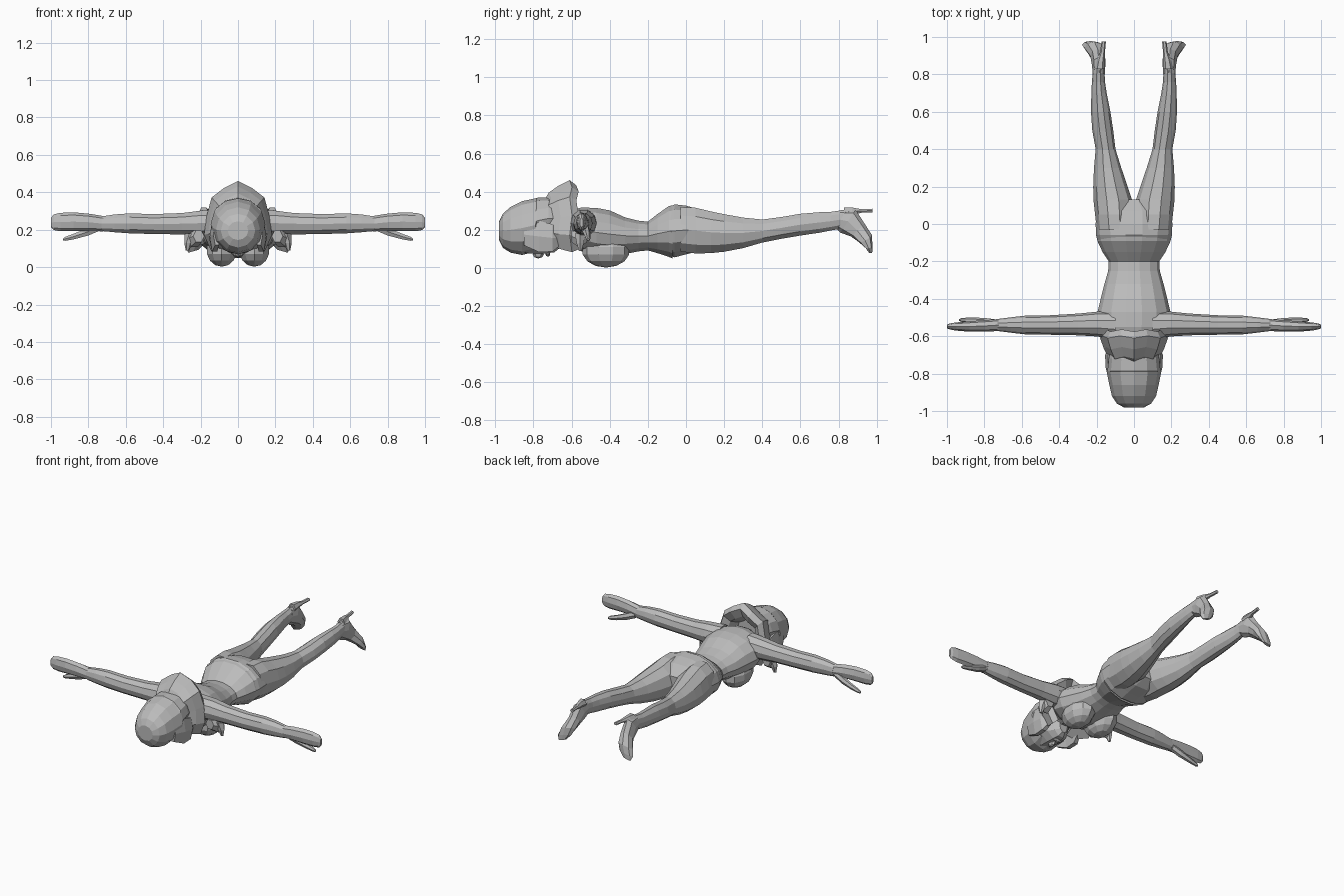
import bpy, bmesh, math
from mathutils import Vector

grey = bpy.data.materials.new("plain_grey")
grey.diffuse_color = (0.5, 0.5, 0.5, 1)


def finish(name, bm, mirror=False):
    bmesh.ops.recalc_face_normals(bm, faces=bm.faces)
    mesh = bpy.data.meshes.new(name)
    bm.to_mesh(mesh)
    bm.free()
    mesh.materials.append(grey)
    ob = bpy.data.objects.new(name, mesh)
    bpy.context.collection.objects.link(ob)
    if mirror:
        ob.modifiers.new("mirror", 'MIRROR')
    return ob


def skin(name, rings, mirror=False):
    """Join closed rings of points into a capped tube."""
    bm = bmesh.new()
    loops = [[bm.verts.new(p) for p in ring] for ring in rings]
    n = len(loops[0])
    for a, b in zip(loops, loops[1:]):
        for i in range(n):
            bm.faces.new((a[i], a[(i + 1) % n], b[(i + 1) % n], b[i]))
    bm.faces.new(loops[0])
    bm.faces.new(loops[-1])
    return finish(name, bm, mirror)


def oval(c, u, v, n):
    """Ring of n points around c with half axes u and v."""
    c, u, v = Vector(c), Vector(u), Vector(v)
    return [c + u * math.cos(t) + v * math.sin(t)
            for t in (2 * math.pi * i / n for i in range(n))]


def along_y(name, rows, n, mirror=False):
    """rows: y, centre x, half width, top z, bottom z"""
    return skin(name, [oval((x, y, (t + b) / 2), (w, 0, 0), (0, 0, (t - b) / 2), n)
                       for y, x, w, t, b in rows], mirror)


def along_x(name, rows, n):
    """rows: x, centre y, half depth, centre z, half height"""
    return skin(name, [oval((x, y, z), (0, d, 0), (0, 0, h), n)
                       for x, y, d, z, h in rows], True)


def blob(name, c, s, mirror=False, u=10, v=7):
    bm = bmesh.new()
    bmesh.ops.create_uvsphere(bm, u_segments=u, v_segments=v, radius=1)
    for p in bm.verts:
        p.co = Vector([p.co[i] * s[i] + c[i] for i in range(3)])
    return finish(name, bm, mirror)


# Torso with the shirt hem flaring over the hips
along_y("torso", [
    (-.63, 0, .09, .29, .15), (-.60, 0, .15, .305, .12), (-.55, 0, .185, .32, .085),
    (-.47, 0, .195, .318, .055), (-.40, 0, .178, .305, .05), (-.32, 0, .158, .268, .07),
    (-.25, 0, .138, .25, .085), (-.20, 0, .135, .245, .09), (-.15, 0, .168, .285, .075),
    (-.09, 0, .196, .328, .055), (-.07, 0, .198, .332, .045)], 14)
blob("bust", (.087, -.42, .09), (.085, .125, .088), True)
# Hips and legs
along_y("hips", [
    (-.09, 0, .195, .32, .065), (-.06, 0, .203, .337, .052), (0, 0, .205, .33, .068),
    (.07, 0, .2, .31, .085), (.13, 0, .1, .25, .13)], 14)
along_y("leg", [
    (-.03, .104, .095, .325, .08), (.05, .108, .1, .322, .07), (.13, .114, .103, .302, .072),
    (.20, .126, .092, .287, .08), (.30, .141, .073, .268, .10), (.40, .152, .053, .257, .13),
    (.50, .167, .056, .27, .15), (.60, .178, .052, .287, .167), (.70, .187, .041, .295, .182),
    (.76, .19, .035, .297, .194), (.82, .189, .031, .305, .205),
    (.87, .185, .025, .31, .225)], 10, True)
# Shoe pointing down and outwards, with a narrow heel
skin("shoe", [oval(c, u, v, 8) for c, u, v in (
    ((.188, .80, .255), (.032, 0, 0), (0, .01, .05)),
    ((.189, .85, .245), (.036, 0, 0), (0, .04, .06)),
    ((.194, .90, .20), (.040, 0, -.006), (0, .035, .035)),
    ((.212, .94, .155), (.052, 0, -.012), (0, .035, .018)),
    ((.228, .958, .115), (.050, 0, -.012), (0, .02, .005)),
    ((.238, .967, .085), (.028, 0, -.008), (0, .01, .0)))], True)
along_y("heel", [
    (.83, .183, .028, .322, .26), (.87, .178, .022, .32, .275),
    (.92, .168, .013, .31, .288), (.977, .162, .012, .312, .29)], 6, True)
# Arms, hands and thumbs
along_x("arm", [
    (.10, -.54, .075, .235, .075), (.20, -.535, .066, .235, .070),
    (.30, -.537, .058, .232, .060), (.45, -.54, .052, .230, .056),
    (.58, -.54, .050, .234, .056), (.66, -.54, .041, .234, .050),
    (.73, -.54, .032, .232, .041)], 10)
along_x("hand", [
    (.72, -.54, .032, .232, .041), (.80, -.545, .031, .240, .046),
    (.88, -.548, .028, .243, .050), (.95, -.548, .022, .241, .049),
    (.985, -.548, .016, .240, .042), (1.0, -.548, .009, .238, .025)], 8)
along_x("thumb", [
    (.74, -.53, .02, .215, .024), (.80, -.522, .02, .19, .024),
    (.87, -.515, .015, .166, .018), (.92, -.513, .011, .152, .013),
    (.935, -.513, .005, .148, .006)], 6)
# Pointed sleeve flap below each shoulder
along_y("sleeve_flap", [(-.60, .21, .03, .2, .13), (-.56, .235, .042, .2, .1),
                        (-.52, .23, .03, .2, .13)], 6, True)
skin("sleeve_point", [oval((.235, -.555, .18), (.05, 0, 0), (0, .03, 0), 6),
                      oval((.265, -.555, .13), (.022, 0, 0), (0, .022, 0), 6),
                      oval((.27, -.555, .09), (.01, 0, 0), (0, .008, 0), 6)], True)
# Neck, face and features
along_y("neck", [(-.74, 0, .06, .28, .15), (-.66, 0, .055, .27, .15),
                 (-.57, 0, .085, .29, .13)], 10)
along_y("face", [
    (-.90, 0, .085, .27, .09), (-.84, 0, .1, .3, .072), (-.78, 0, .104, .3, .07),
    (-.73, 0, .09, .28, .072), (-.69, 0, .06, .25, .078),
    (-.665, 0, .03, .2, .10)], 10)
blob("nose", (0, -.775, .072), (.016, .03, .022), u=6, v=4)
blob("lips", (0, -.725, .073), (.032, .013, .014), u=6, v=4)
# Hair: smooth crown, side locks and a curled flip around the neck
along_y("hair_crown", [
    (-.98, 0, .055, .245, .145), (-.96, 0, .092, .285, .105), (-.92, 0, .118, .32, .08),
    (-.86, 0, .132, .35, .068), (-.79, 0, .146, .365, .085), (-.785, 0, .142, .368, .125),
    (-.72, 0, .135, .37, .15), (-.66, 0, .12, .35, .17)], 12)
along_y("side_lock", [(-.85, .112, .02, .24, .11), (-.77, .125, .026, .26, .07),
                      (-.70, .125, .03, .24, .075), (-.65, .11, .018, .2, .12)], 6, True)
profile = [(-.745, .125), (-.72, .165), (-.67, .198), (-.61, .225),
           (-.575, .20), (-.60, .145), (-.68, .10)]
flip = []
for i in range(11):
    a = math.radians(-35 + 25 * i)
    wave = .94 if i % 2 == 0 else 1.0
    flip.append([(.82 * r * wave * math.cos(a), y + (.012 if wave < 1 else 0),
                  .215 + 1.09 * r * wave * math.sin(a)) for y, r in profile])
skin("hair_flip", flip)
